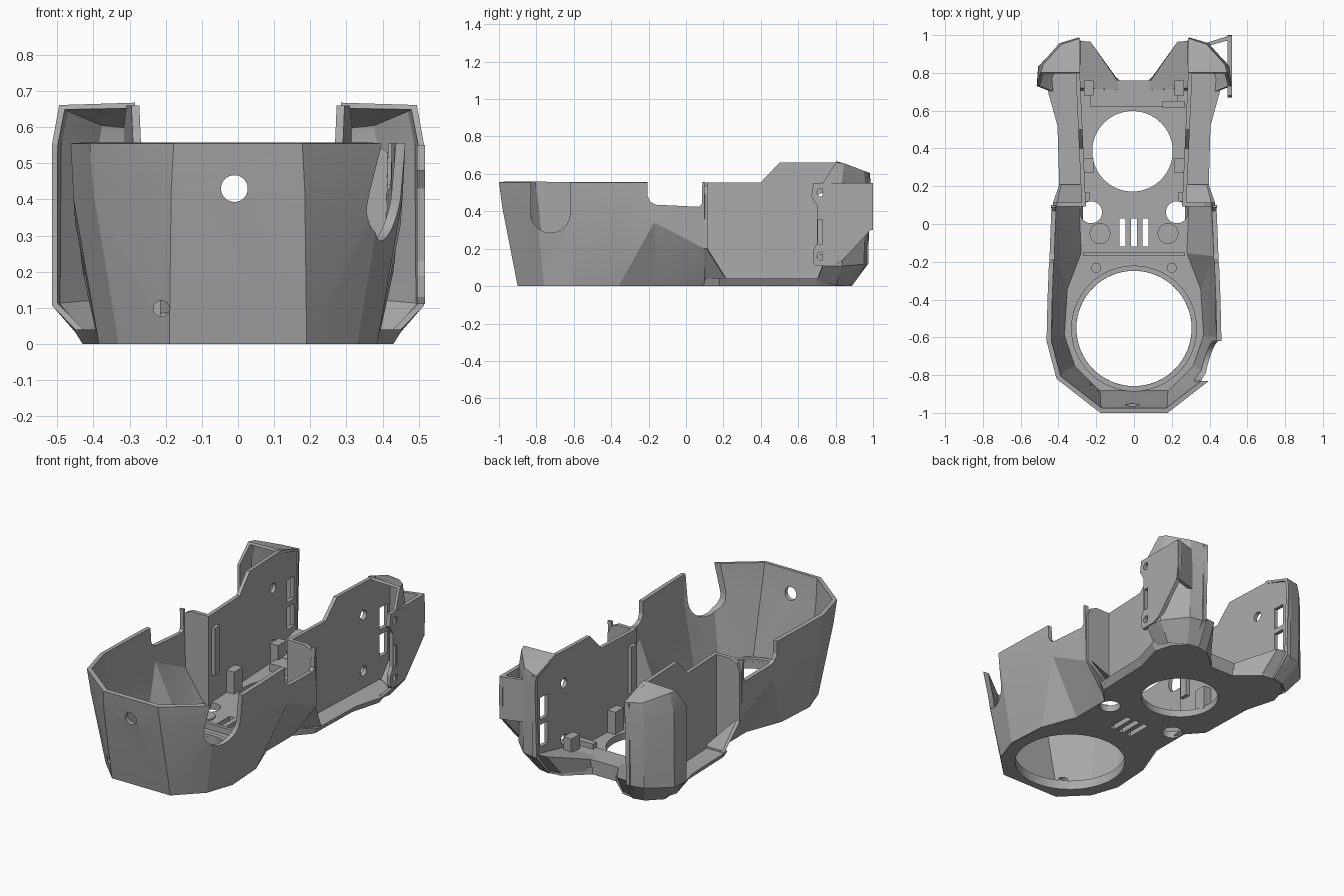
import bpy, bmesh, math

if "Cube" in bpy.data.objects:
    bpy.data.objects.remove(bpy.data.objects["Cube"])

grey = bpy.data.materials.new("warm_grey")
grey.diffuse_color = (0.40, 0.40, 0.40, 1)
grey.use_nodes = True
grey.node_tree.nodes["Principled BSDF"].inputs["Base Color"].default_value = grey.diffuse_color


def loft(name, rings, closed=True, thick=0, offset=0):
    """Skin rings of points; closed rings are capped, open ones get a thickness."""
    bm = bmesh.new()
    rows = [[bm.verts.new(p) for p in r] for r in rings]
    n = len(rows[0])
    for a, b in zip(rows, rows[1:]):
        for i in range(n if closed else n - 1):
            j = (i + 1) % n
            bm.faces.new((a[i], a[j], b[j], b[i]))
    if closed:
        bm.faces.new(rows[0][::-1])
        bm.faces.new(rows[-1])
        bmesh.ops.recalc_face_normals(bm, faces=bm.faces)
    else:
        bmesh.ops.remove_doubles(bm, verts=bm.verts, dist=1e-5)
        bmesh.ops.triangulate(bm, faces=bm.faces)
    me = bpy.data.meshes.new(name)
    bm.to_mesh(me)
    bm.free()
    me.materials.append(grey)
    ob = bpy.data.objects.new(name, me)
    bpy.context.collection.objects.link(ob)
    if thick:
        m = ob.modifiers.new("wall", 'SOLIDIFY')
        m.thickness, m.offset, m.use_even_offset = thick, offset, True
        apply(ob, m)
    return ob


def apply(ob, mod):
    bpy.ops.object.select_all(action='DESELECT')
    bpy.context.view_layer.objects.active = ob
    ob.select_set(True)
    bpy.ops.object.modifier_apply(modifier=mod.name)


def prism(name, pts, axis, lo, hi):
    """Extrude a 2D outline along an axis (outline uses the other two axes in order)."""
    def put(p, d):
        q = list(p)
        q.insert('xyz'.index(axis), d)
        return q
    return loft(name, [[put(p, d) for p in pts] for d in (lo, hi)])


def disc(u, v, r, n=32):
    return [(u + r * math.cos(2 * math.pi * i / n), v + r * math.sin(2 * math.pi * i / n))
            for i in range(n)]


def rect(u0, u1, v0, v1):
    return [(u0, v0), (u1, v0), (u1, v1), (u0, v1)]


def cut(ob, pts, axis, lo, hi):
    c = prism("cutter", pts, axis, lo, hi)
    c.hide_render = True
    m = ob.modifiers.new("cut", 'BOOLEAN')
    m.operation, m.object, m.solver = 'DIFFERENCE', c, 'EXACT'
    apply(ob, m)
    bpy.data.objects.remove(c, do_unlink=True)


def both(half):
    """Left half mirrored from the right, then the right half: an outline rear to rear."""
    return [(-p[0], *p[1:]) for p in half] + half[::-1]


# Faceted front bowl: bottom, middle and rim rows, listed rear to front
bottom = [(.29, .1, 0), (.29, -.15, 0), (.37, -.36, 0), (.385, -.6, 0), (.33, -.76, 0), (.19, -.9, 0)]
middle = [(.43, .1, .2), (.445, -.17, .34), (.45, -.36, .33), (.455, -.6, .4), (.40, -.8, .42), (.185, -.982, .42)]
rim = [(.44, .1, .555), (.45, -.2, .555), (.458, -.4, .555), (.463, -.62, .555), (.41, -.82, .555), (.178, -1, .555)]
bowl = loft("front_bowl", [both(bottom), both(middle), both(rim)], closed=False, thick=.025, offset=-1)
cut(bowl, disc(-.01, .43, .037), 'y', -1.2, -.8)
cut(bowl, disc(-.212, .098, .022), 'y', -1.2, -.7)
# Lowered rim ahead of the side panels
cut(bowl, [(-.205, .7), (-.205, .48), (-.19, .45), (-.16, .435), (.07, .424), (.085, .44), (.09, .7)], 'x', -.7, .7)
# U-shaped cable slot in the right wall
arc = [(-.725 + .105 * math.cos(a), .39 + .105 * math.sin(a))
       for a in [math.pi + math.pi * i / 16 for i in range(17)]]
cut(bowl, [(-.83, .7)] + arc + [(-.62, .7)], 'x', .32, .7)

# Floor plate, flaring at the sides
half = [(.075, .76), (.2, .87), (.27, .88), (.34, .865), (.40, .8), (.43, .7), (.38, .52), (.37, .18),
        (.29, .09), (.28, -.15), (.365, -.36), (.375, -.6), (.325, -.755), (.185, -.895)]
low = [(x, y, 0) for x, y in half]
top = [(x + (.025 if .15 < y < .81 and x > .1 else 0), y, .04) for x, y in half]
floor = loft("floor_plate", [both(low), both(top)])
cut(floor, disc(0, -.553, .305, 64), 'z', -.1, .2)
cut(floor, disc(-.008, .385, .213, 64), 'z', -.1, .2)
for s in (-1, 1):
    cut(floor, disc(s * .227, .062, .058), 'z', -.1, .2)
for x in (-.06, 0, .06):
    cut(floor, rect(x - .016, x + .016, -.12, .03), 'z', -.1, .2)

# Raised lip around the large opening
lip = prism("opening_lip", disc(0, -.553, .333, 64), 'z', .005, .055)
cut(lip, disc(0, -.553, .3055, 64), 'z', -.1, .2)

# Step and cross beam on the floor
prism("floor_step", rect(-.26, .26, -.165, -.15), 'y', 0, 0).hide_render = True
bpy.data.objects.remove(bpy.data.objects["floor_step"], do_unlink=True)
prism("floor_step", rect(-.27, .27, -.17, -.15), 'z', .02, .075)
prism("rear_beam", rect(-.23, .23, .62, .76), 'z', .005, .085)
prism("beam_hook", rect(.15, .27, .615, .65), 'z', .06, .115)

for s, side in ((-1, "left"), (1, "right")):
    def m(pts):
        return [(s * p[0], *p[1:]) for p in pts]

    # Upright side panel, slightly spread towards the rear
    prof = [(.1, .01), (.1, .555), (.4, .555), (.5, .66), (.83, .66), (.98, .6), (.975, .12), (.88, .01)]
    panel = loft(side + "_panel", [m([(.255 + .045 * (y - .1) + d, y, z) for y, z in prof]) for d in (0, .022)])
    for z in (.47, .14):
        cut(panel, disc(.73, z, .028), 'x', s * .2, s * .4)
    for z in (.17, .33):
        cut(panel, rect(.87, .94, z, z + .13), 'x', s * .2, s * .4)

    # Bulkhead joining panel and bowl, with its sloping foot
    prism(side + "_bulkhead", m([(.255, .02), (.255, .555), (.37, .555), (.41, .535), (.43, .49),
                                 (.43, .2), (.29, .02)]), 'y', .092, .115)
    loft(side + "_bulkhead_foot", [
        m([(.27, .11, .02), (.30, .11, .02), (.43, .11, .2), (.41, .11, .21), (.27, .11, .05)]),
        m([(.27, .21, .02), (.385, .21, .02), (.395, .21, .04), (.385, .21, .05), (.27, .21, .05)])])

    # Hollow rear pod, open towards the front
    peak = (.285, .80, .66)
    pod = loft(side + "_rear_pod", [
        m([(.43, .70, .03), (.42, .80, .01), (.34, .865, .005), (.27, .88, .005)]),
        m([(.507, .73, .11), (.50, .83, .11), (.39, .945, .12), (.29, .965, .12)]),
        m([(.507, .73, .55), (.497, .83, .55), (.39, .95, .55), (.29, .98, .55)]),
        m([(.487, .80, .655), (.475, .84, .65), (.38, .945, .61), (.285, .975, .60)]),
        m([peak] * 4)], closed=False, thick=.016)

    # Angled rear corner scoop
    loft(side + "_rear_scoop", [
        m([(.08, .70, .005), (.08, .755, .005), (.2, .865, .005), (.28, .88, .005), (.28, .70, .005)]),
        m([(.08, .71, .085), (.09, .762, .085), (.23, .965, .14), (.295, .97, .14), (.295, .72, .09)])])

    # Clips, round bosses
    for y in (.27, .68):
        prism(side + "_clip", m(rect(.215, .265, y, y + .08)), 'z', .03, .17)
    prism(side + "_boss", disc(s * .18, -.05, .055), 'z', .03, .048)
    prism(side + "_small_boss", disc(s * .2, -.232, .026), 'z', .03, .075)
    prism(side + "_post", m(rect(.235, .262, .12, .17)), 'z', .2, .48)

# Mounting ear on the right pod
ear = prism("mounting_ear", [(.68, .55), (.995, .55), (1, .4), (.985, .3), (.96, .27), (.83, .13), (.79, .11), (.69, .11),
                             (.68, .13), (.68, .19), (.70, .23), (.70, .43), (.67, .48)], 'x', .495, .518)
for z in (.5, .16):
    cut(ear, disc(.722, z, .022), 'x', .4, .6)
cut(ear, rect(.707, .74, .225, .355), 'x', .4, .6)
prism("ear_gusset", [(.37, .955), (.38, .94), (.51, .975), (.515, 1)], 'z', .3, .55)

# Crisp creases, soft curves
bpy.ops.object.select_all(action='SELECT')
bpy.context.view_layer.objects.active = bowl
bpy.ops.object.shade_smooth_by_angle(angle=math.radians(15))
